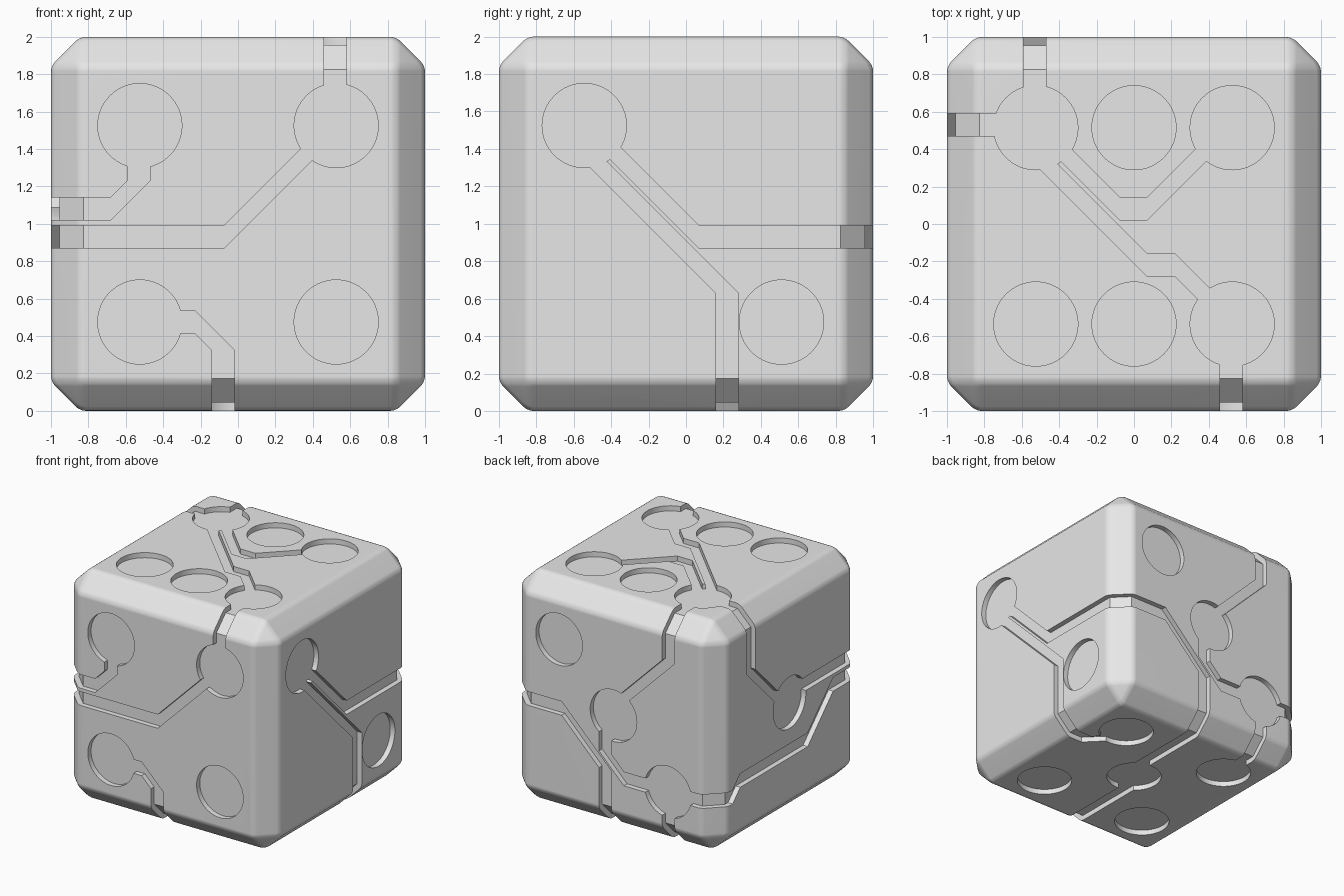
import bpy, bmesh, math

if "Cube" in bpy.data.objects:
    bpy.data.objects.remove(bpy.data.objects["Cube"], do_unlink=True)

grey = bpy.data.materials.new("light_grey")
grey.use_nodes = True
grey.diffuse_color = (0.8, 0.8, 0.8, 1)
grey.node_tree.nodes["Principled BSDF"].inputs["Base Color"].default_value = (0.8, 0.8, 0.8, 1)

HALF_GROOVE = 0.06
RADIUS = 0.225
DEPTH = 0.045
CHAMFER = 0.155


def add_object(name, bm):
    mesh = bpy.data.meshes.new(name)
    bmesh.ops.recalc_face_normals(bm, faces=bm.faces)
    bm.to_mesh(mesh)
    bm.free()
    mesh.materials.append(grey)
    obj = bpy.data.objects.new(name, mesh)
    bpy.context.scene.collection.objects.link(obj)
    return obj


def chamfered_cube(name, half, chamfer, rounding):
    bm = bmesh.new()
    bmesh.ops.create_cube(bm, size=2 * half)
    bmesh.ops.bevel(bm, geom=bm.edges[:], offset=chamfer, offset_type='OFFSET',
                    segments=1, profile=0.5, affect='EDGES')
    if rounding:
        bmesh.ops.bevel(bm, geom=bm.edges[:], offset=rounding, offset_type='OFFSET',
                        segments=3, profile=0.5, affect='EDGES')
    bmesh.ops.translate(bm, verts=bm.verts, vec=(0, 0, 1))
    return add_object(name, bm)


# Map face coordinates (u, v) and outward distance w to space
FACES = {
    "front": lambda u, v, w: (u, -w, v),
    "back": lambda u, v, w: (u, w, v),
    "right": lambda u, v, w: (w, u, v),
    "left": lambda u, v, w: (-w, u, v),
    "top": lambda u, v, w: (u, v, 1 + w),
    "bottom": lambda u, v, w: (u, v, 1 - w),
}


def prism(name, face, outline, inner):
    bm = bmesh.new()
    place = FACES[face]
    low = [bm.verts.new(place(u, v, inner)) for u, v in outline]
    high = [bm.verts.new(place(u, v, 1.1)) for u, v in outline]
    bm.faces.new(low)
    bm.faces.new(high)
    n = len(outline)
    for i in range(n):
        j = (i + 1) % n
        bm.faces.new((low[i], low[j], high[j], high[i]))
    obj = add_object(name, bm)
    obj.hide_render = True
    return obj


def circle(cu, cv, n=64):
    return [(cu + RADIUS * math.cos(2 * math.pi * i / n),
             cv + RADIUS * math.sin(2 * math.pi * i / n)) for i in range(n)]


def strip(path):
    # Straight runs set the offset; diagonals are sheared between them
    offsets = [None] * len(path)
    for i in range(len(path) - 1):
        du, dv = path[i + 1][0] - path[i][0], path[i + 1][1] - path[i][1]
        if abs(du) < 1e-6 or abs(dv) < 1e-6:
            length = math.hypot(du, dv)
            offsets[i] = offsets[i + 1] = (-dv / length * HALF_GROOVE, du / length * HALF_GROOVE)
    if offsets[0] is None:
        offsets[0] = offsets[1]
    if offsets[-1] is None:
        offsets[-1] = offsets[-2]
    one = [(p[0] + o[0], p[1] + o[1]) for p, o in zip(path, offsets)]
    two = [(p[0] - o[0], p[1] - o[1]) for p, o in zip(path, offsets)]
    return one + two[::-1]


# Round dots on each face
A = 0.525
dots = {
    "front": [(-A, 1.525), (A, 1.525), (-A, 0.475), (A, 0.475)],
    "right": [(-0.543, 1.525), (0.51, 0.475)],
    "top": [(x, y) for x in (-A, 0, A) for y in (0.515, -0.535)],
    "back": [(A, 1.525), (0, 1.0), (-A, 0.475)],
    "left": [(0, 1.0)],
    "bottom": [(-A, -A), (-A, A), (A, -A), (A, A), (0, 0)],
}

# Groove centre lines on each face
grooves = {
    "front": [
        [(-1.1, 1.08), (-0.68, 1.08), (-0.53, 1.23), (-0.53, 1.5)],
        [(-1.1, 0.93), (-0.075, 0.93), (0.48, 1.485)],
        [(0.52, 1.55), (0.52, 2.1)],
        [(-0.5, 0.475), (-0.23, 0.475), (-0.08, 0.325), (-0.08, -0.1)],
    ],
    "right": [
        [(1.1, 0.93), (0.07, 0.93), (-0.5, 1.5)],
        [(0.22, -0.1), (0.22, 0.63), (-0.56, 1.41)],
    ],
    "top": [
        [(-0.53, 0.55), (-0.53, 1.1)],
        [(-0.55, 0.53), (-1.1, 0.53)],
        [(-0.475, 0.48), (-0.075, 0.08), (0.07, 0.08), (0.47, 0.48)],
        [(-0.55, 0.40), (0.07, -0.22), (0.22, -0.22), (0.5, -0.5)],
        [(0.52, -0.55), (0.52, -1.1)],
    ],
    "back": [
        [(-0.53, 2.1), (-0.53, 1.61), (0.0, 1.08)],
        [(0.08, 0.95), (0.08, 0.655), (-0.1, 0.475), (-0.5, 0.475)],
        [(1.1, 0.93), (0.5, 0.93), (0.08, 0.51), (0.08, -0.1)],
        [(-0.55, 0.475), (-1.1, 0.475)],
        [(-0.53, 0.45), (-0.53, -0.1)],
    ],
    "left": [
        [(0.53, 2.1), (0.53, 1.47), (0.05, 0.99)],
        [(-1.1, 1.08), (-0.05, 1.08)],
        [(-1.1, 0.93), (-0.6, 0.93), (-0.25, 0.58), (0.68, 0.58), (0.785, 0.475), (1.1, 0.475)],
    ],
    "bottom": [
        [(0.08, 0.02), (0.08, 1.1)],
        [(-0.08, -0.02), (-0.08, -1.1)],
        [(-0.53, 0.55), (-0.53, 1.1)],
        [(1.1, 0.22), (0.7, 0.22), (0.47, 0.45)],
    ],
}

# Body, and a smaller core that forms every recess floor
body = chamfered_cube("die_body", 1.0, CHAMFER, 0.03)
core = chamfered_cube("recess_core", 1.0 - DEPTH,
                      CHAMFER - 2 * DEPTH + math.sqrt(2) * DEPTH, 0)
core.hide_render = True

helpers = []
for face in FACES:
    shapes = [circle(u, v) for u, v in dots[face]] + [strip(p) for p in grooves[face]]
    for i, outline in enumerate(shapes):
        helpers.append(prism(f"{face}_cutter_{i}", face, outline, 0.79 + 0.002 * i))


def boolean(obj, operation):
    mod = body.modifiers.new(obj.name, 'BOOLEAN')
    mod.operation = operation
    mod.solver = 'EXACT'
    mod.object = obj


# Cut the dots and grooves through the shell, then put the core back
for cutter in helpers:
    boolean(cutter, 'DIFFERENCE')
boolean(core, 'UNION')
helpers.append(core)

bpy.context.view_layer.update()
depsgraph = bpy.context.evaluated_depsgraph_get()
result = bpy.data.meshes.new_from_object(body.evaluated_get(depsgraph))
body.modifiers.clear()
body.data = result
body.data.materials.clear()
body.data.materials.append(grey)
for poly in body.data.polygons:
    poly.material_index = 0
for obj in helpers:
    bpy.data.objects.remove(obj, do_unlink=True)

# Smooth rounded edges, crisp recess rims
for obj in bpy.context.selected_objects:
    obj.select_set(False)
body.select_set(True)
bpy.context.view_layer.objects.active = body
bpy.ops.object.shade_smooth_by_angle(angle=math.radians(30))
weighted = body.modifiers.new("weighted_normals", 'WEIGHTED_NORMAL')
weighted.keep_sharp = True
